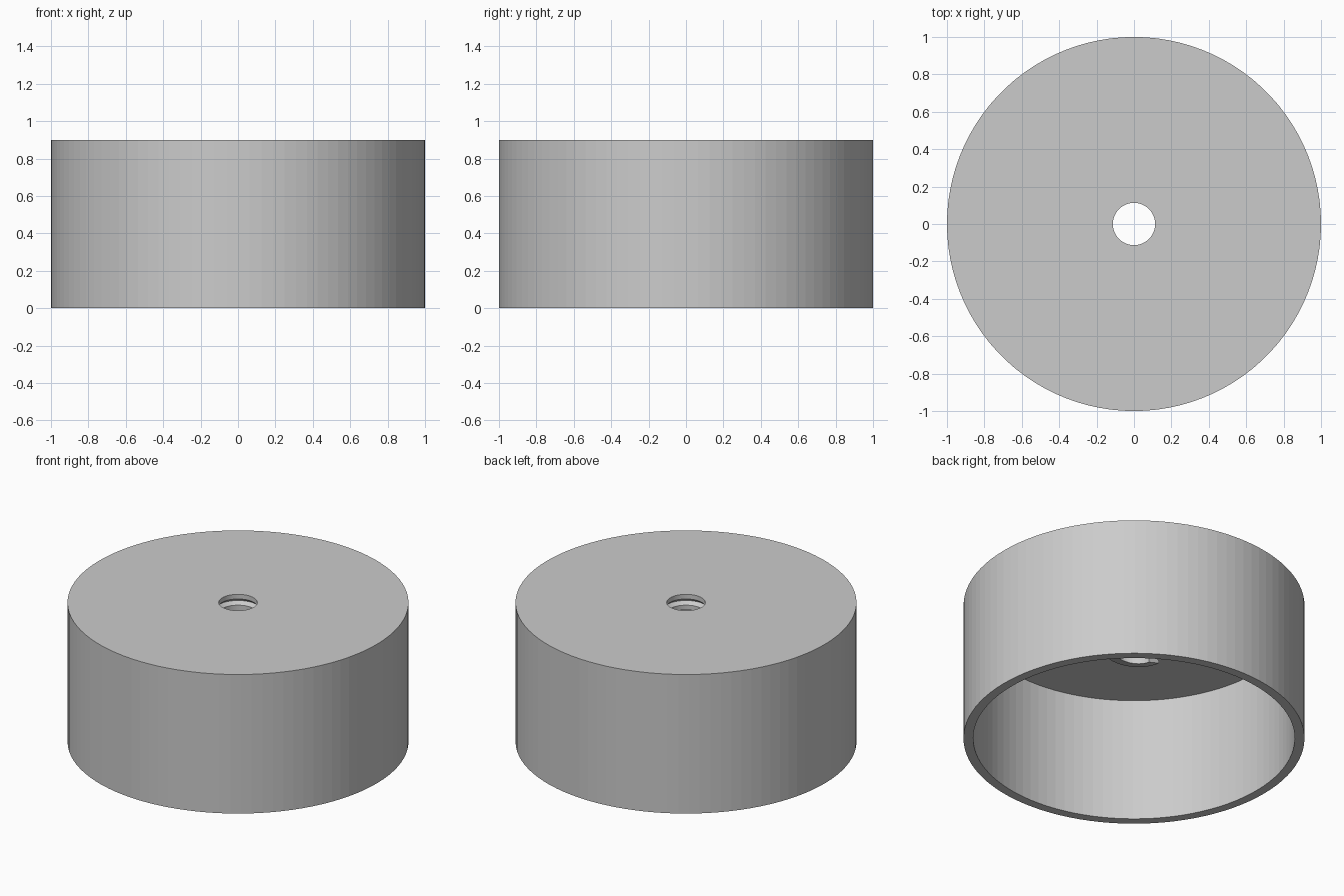
import bpy
import bmesh
from math import cos, sin, pi

if "Cube" in bpy.data.objects:
    bpy.data.objects.remove(bpy.data.objects["Cube"], do_unlink=True)

grey = bpy.data.materials.new("plain_grey")
grey.use_nodes = True
colour = (0.6, 0.6, 0.6, 1)
grey.diffuse_color = colour
grey.node_tree.nodes["Principled BSDF"].inputs["Base Color"].default_value = colour


def sweep(name, profile, segments, turns=1, pitch=0, start=0):
    """Sweep a closed (radius, z) profile round the z axis, as a ring or a helix."""
    bm = bmesh.new()
    closed = pitch == 0
    count = segments if closed else segments + 1
    rings = []
    for i in range(count):
        t = i / segments * turns
        a = start + 2 * pi * t
        rings.append([bm.verts.new((r * cos(a), r * sin(a), z + pitch * t))
                      for r, z in profile])
    n = len(profile)
    for i in range(segments):
        p, q = rings[i], rings[(i + 1) % count]
        for j in range(n):
            k = (j + 1) % n
            bm.faces.new((p[j], q[j], q[k], p[k]))
    if not closed:
        bm.faces.new(rings[0])
        bm.faces.new(rings[-1])
    bmesh.ops.recalc_face_normals(bm, faces=bm.faces)
    mesh = bpy.data.meshes.new(name)
    bm.to_mesh(mesh)
    bm.free()
    mesh.materials.append(grey)
    obj = bpy.data.objects.new(name, mesh)
    bpy.context.collection.objects.link(obj)
    return obj


HEIGHT, CEILING, HOLE, INNER = 0.9, 0.8, 0.113, 0.943

# Hollow round cap, open below, with a grooved centre hole
sweep("round_cap", [
    (1, 0), (1, HEIGHT), (HOLE, HEIGHT),
    (HOLE, 0.87), (0.135, 0.85), (HOLE, 0.83),
    (HOLE, CEILING), (INNER, CEILING), (INNER, 0)], 100)

# Coiled thread hanging under the hole
sweep("hanging_thread", [(0.115, 0.56), (0.19, 0.58), (0.19, 0.6), (0.115, 0.62)],
      84, turns=2.1, pitch=0.1, start=pi)
